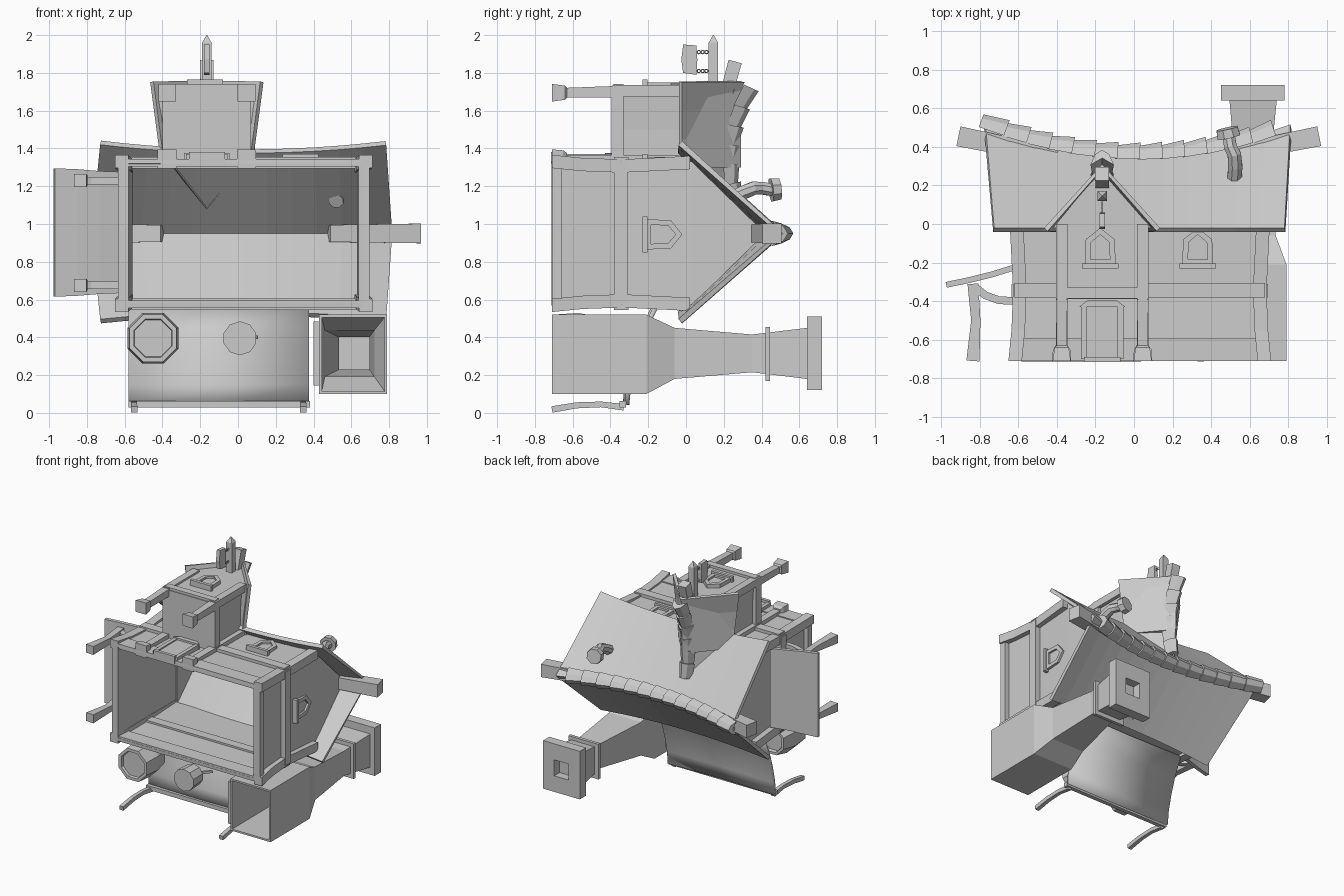
import bpy, bmesh, math
from mathutils import Vector as V

if "Cube" in bpy.data.objects:
    bpy.data.objects.remove(bpy.data.objects["Cube"])


def make(name, verts, faces, solid=0):
    me = bpy.data.meshes.new(name)
    me.from_pydata([tuple(v) for v in verts], [], faces)
    bm = bmesh.new()
    bm.from_mesh(me)
    bmesh.ops.recalc_face_normals(bm, faces=bm.faces)
    bm.to_mesh(me)
    bm.free()
    ob = bpy.data.objects.new(name, me)
    bpy.context.collection.objects.link(ob)
    if solid:
        m = ob.modifiers.new("thickness", "SOLIDIFY")
        m.thickness, m.offset = abs(solid), -1 if solid > 0 else 0
    return ob


def loft(name, rings, start=True, end=True, closed=True, solid=0):
    n, k = len(rings[0]), len(rings)
    faces = [(i*n+j, i*n+(j+1) % n, (i+1)*n+(j+1) % n, (i+1)*n+j)
             for i in range(k-1) for j in range(n if closed else n-1)]
    if start and closed:
        faces.append(tuple(range(n)))
    if end and closed:
        faces.append(tuple(range((k-1)*n, k*n)))
    return make(name, [p for r in rings for p in r], faces, solid)


def rect(y, x0, x1, z0, z1):
    return [(x0, y, z0), (x1, y, z0), (x1, y, z1), (x0, y, z1)]


def box(name, x0, x1, y0, y1, z0, z1):
    return loft(name, [rect(y0, x0, x1, z0, z1), rect(y1, x0, x1, z0, z1)])


def sweep(name, pts, radii, n=4):
    """n-sided tube along points; for n=4 the radius is half the side."""
    pts = [V(p) for p in pts]
    rings = []
    for i, p in enumerate(pts):
        t = (pts[min(i+1, len(pts)-1)] - pts[max(i-1, 0)]).normalized()
        ref = V((0, 0, 1)) if abs(t.z) < .8 else V((0, 1, 0))
        a = t.cross(ref).normalized()
        b = t.cross(a)
        r = radii[i] * (math.sqrt(2) if n == 4 else 1)
        rings.append([p + r*(math.cos(q)*a + math.sin(q)*b)
                      for q in [2*math.pi*(j+.5)/n for j in range(n)]])
    return loft(name, rings)


def tiles(name, f, count, side, w, h):
    """Overlapping ridge caps following the curve f(t), t in 0..1."""
    prof = [(-1, -.8), (-.6, .3), (0, .75), (.6, .3), (1, -.8), (0, -.1)]
    for i in range(count):
        a, b = V(f(i/count)), V(f((i+1.12)/count))
        t = (b-a).normalized()
        up = t.cross(side)
        up = up if up.y > 0 else -up
        s = (.9, 1.1)
        loft(f"{name}_{i}", [[p + side*u*w*k + up*(v*h*k + (k-1)*.06)
                              for u, v in prof] for p, k in zip((a, b), s)])


def window(name, c, u, n):
    c, u, n = V(c), V(u), V(n)
    up = V((0, 1, 0))
    shape = [(-.08, 0), (.08, 0), (.075, .13), (0, .19), (-.075, .13)]
    inner = [(-.05, .025), (.05, .025), (.047, .115), (0, .155), (-.047, .115)]

    def ring(s, d):
        return [c + u*a + up*b + n*d for a, b in s]
    loft(name + "_frame", [ring(shape, -.02), ring(shape, .02),
                           ring(inner, .02), ring(inner, .004)])
    sill = [(-.095, -.02), (.095, -.02), (.095, .005), (-.095, .005)]
    loft(name + "_sill", [ring(sill, -.02), ring(sill, .035)])


def sag(x):
    return ((x - .03) / .79) ** 2


# Main house: open-bottomed walls, gables, timber frame (lying on its back)
loft("house_walls", [rect(-.71, -.60, .66, .56, 1.34), rect(-.34, -.58, .65, .57, 1.33),
                     rect(.03, -.60, .66, .57, 1.33)], False, False, solid=.03)
for nm, x in (("left", -.60), ("right", .63)):
    loft(nm + "_gable", [[(q, .03, 1.33), (q, .42, .95), (q, .03, .57)] for q in (x, x+.03)])
for i, (x, sx) in enumerate(((-.61, -1), (.67, 1))):
    for j, (z, sz) in enumerate(((1.325, 1), (.575, -1))):
        loft(f"corner_post_{i}{j}", [rect(y, x+sx*d-.035, x+sx*d+.035, z+sz*d-.035, z+sz*d+.035)
                                     for y, d in ((-.71, .006), (-.55, -.01), (-.34, -.018), (.02, 0))])
    for y0, y1 in ((-.38, -.31), (-.71, -.66)):
        box("side_beam", x-.025, x+.025, y0, y1, .57, 1.33)
for z in (1.325, .575):
    box("wall_beam", -.62, .68, -.38, -.305, z-.03, z+.03)
    box("plinth", -.61, .67, -.71, -.59, z-.02, z+.02)

# Sagging main roof
N = 12
rows = []
for i in range(N + 1):
    t = i / N
    xr, xe = -.77 + 1.58*t, -.725 + 1.505*t
    s = sag(xr)
    rows.append([(xe, -.02, 1.395 + .045*s), (xr, .37 + .15*s, .95), (xe, -.02, .515 - .04*s)])
loft("main_roof", rows, closed=False, solid=.03)
tiles("ridge_tile", lambda t: (-.79+1.5*t, .375+.155*sag(-.79+1.5*t), .95), 13, V((0, 0, 1)), .06, .05)
for nm, pts in (("left", ((-.91, .455, .95), (-.40, .35, .95))),
                ("right", ((.96, .455, .95), (.48, .36, .95)))):
    sweep(nm + "_ridge_beam", pts, (.052, .045))

# Jettied front bay with gable
loft("bay_walls", [[(-.165+s*w, y, z) for s, y in ((-1, -.39), (1, -.39), (1, 0), (-1, 0))]
                   for z, w in ((1.32, .20), (1.5, .20), (1.72, .215))])
loft("bay_gable", [[(-.42, -.02, z), (.09, -.02, z), (-.165, .29, z)] for z in (1.30, 1.72)])
for x in (-.375, .045):
    box("bay_post", x-.03, x+.03, -.39, 0, 1.675, 1.735)
    box("bay_rear_post", x-.03, x+.03, -.71, 0, 1.32, 1.365)
    box("bay_side_beam", x-.025, x+.025, -.395, -.33, 1.33, 1.73)
    sweep("bay_rear_post_foot", ((x, -.71, 1.345), (x, -.65, 1.345), (x, -.63, 1.345)), (.05, .045, .03))
    sweep("porch_post", ((x, -.71, 1.695), (x, -.64, 1.695), (x, -.63, 1.695), (x, -.39, 1.70)),
          (.047, .037, .026, .03))
box("bay_front_beam", -.39, .06, -.385, -.33, 1.69, 1.74)
prof = zip((1.08, 1.38, 1.6, 1.75), (.25, .215, .24, .31), (1.38, 1.45, 1.6, 1.75), (.25, .26, .28, .30))
loft("bay_roof", [[(-.165-w, -.02, ze), (-.165, yr, zr), (-.165+w, -.02, ze)]
                  for zr, yr, ze, w in prof], closed=False, solid=.025)
tiles("bay_ridge_tile", lambda t: (-.165, .235 + .26*(t-.38)**2, 1.10+.61*t), 6, V((1, 0, 0)), .055, .05)
sweep("bay_ridge_beam", ((-.165, .19, 1.6), (-.165, .26, 1.86)), (.033, .036))

# Hanging sign on a pointed bar
sweep("sign_bar", ((-.165, .145, 1.6), (-.165, .145, 1.96), (-.165, .145, 2.0)), (.025, .025, .002))
loft("sign_board", [[(x, -.015, 1.80), (x, .055, 1.79), (x, .06, 1.87), (x, .055, 1.945),
                     (x, -.015, 1.95), (x, -.025, 1.87)] for x in (-.18, -.15)])
for z in (1.81, 1.91):
    for i in range(3):
        bpy.ops.mesh.primitive_torus_add(major_segments=8, minor_segments=4, major_radius=.009,
                                         minor_radius=.003, location=(-.165, .068 + .02*i, z),
                                         rotation=(0, math.pi/2, 0))
        bpy.context.object.name = "chain_link"

# Door and windows
box("door", -.25, -.08, -.70, -.42, 1.32, 1.36)
for x in (-.26, -.07):
    box("door_jamb", x-.015, x+.015, -.70, -.43, 1.33, 1.37)
loft("door_lintel", [[(-.285, -.43, z), (-.045, -.43, z), (-.09, -.395, z), (-.24, -.395, z)]
                     for z in (1.33, 1.375)])
box("door_step", -.26, -.07, -.715, -.69, 1.32, 1.38)
window("front_window", (.33, -.21, 1.335), (1, 0, 0), (0, 0, 1))
window("bay_window", (-.175, -.21, 1.73), (1, 0, 0), (0, 0, 1))
window("side_window", (.655, -.21, .865+.08), (0, 0, 1), (1, 0, 0))

# Left lean-to
loft("left_canopy", [[(x, y, .955-w), (x, y, .955), (x, y, .955+w)] for x, y, w in
                     ((-.97, -.33, .34), (-.85, -.305, .335), (-.73, -.275, .325), (-.60, -.235, .32))],
     closed=False, solid=.03)
for z in (1.23, .675):
    sweep("left_canopy_post", ((-.835, -.71, z), (-.82, -.5, z), (-.835, -.31, z)), (.034, .024, .028))
    sweep("left_canopy_brace", ((-.82, -.33, z), (-.77, -.37, z), (-.70, -.395, z), (-.60, -.40, z)),
          (.02, .02, .02, .02))

# Rear lean-to, with barrel and chopping block beneath
ob = loft("rear_canopy", [[(-.58, y, z), (-.1, y-.01, z), (.375, y, z)] for y, z in
                          ((-.325, .045), (-.315, .15), (-.285, .28), (-.24, .42), (-.17, .57))],
          closed=False, solid=.025)
bpy.context.view_layer.objects.active = ob
ob.select_set(True)
bpy.ops.object.shade_smooth_by_angle()
ob.select_set(False)
for x in (-.55, .345):
    sweep("rear_post", ((x, -.71, .018), (x, -.58, .04), (x, -.45, .045), (x, -.33, .03)),
          (.017, .016, .015, .017))
sweep("rear_canopy_beam", ((-.58, -.335, .045), (.38, -.335, .045)), (.017, .017))


def circle(c, y, r, n):
    return [(c[0]+r*math.cos(2*math.pi*(i+.5)/n), y, c[1]+r*math.sin(2*math.pi*(i+.5)/n)) for i in range(n)]


loft("barrel", [circle((-.45, .395), y, r, 8) for y, r in
                ((-.69, .105), (-.71, .11), (-.71, .135), (-.57, .145), (-.45, .12), (-.45, .10), (-.48, .095))])
loft("chopping_block", [circle((.01, .395), y, r, 10) for y, r in ((-.71, .09), (-.58, .085))])
sweep("axe_handle", ((.0, -.58, .395), (.1, -.47, .40)), (.009, .009))
box("axe_head", -.015, .03, -.60, -.55, .385, .405)

# Chimney stack: open base, collar and hollow cap
loft("chimney", [rect(-.71, .43, .79, .10, .52), rect(-.21, .43, .79, .10, .52),
                 rect(-.06, .445, .735, .18, .45), rect(.35, .52, .71, .215, .415),
                 rect(.64, .495, .74, .18, .45)], False, True, solid=.02)
box("chimney_collar", .475, .745, .42, .445, .17, .455)
loft("chimney_cap", [rect(.64, .45, .78, .12, .51), rect(.72, .45, .78, .12, .51),
                     rect(.72, .55, .68, .25, .38), rect(.65, .55, .68, .25, .38)])
box("hearth_slab", .40, .435, -.70, -.35, .145, .485)

# Bent stove pipe
sweep("stove_pipe", ((.52, .22, 1.12), (.525, .30, 1.165), (.52, .36, 1.19), (.50, .40, 1.19), (.49, .46, 1.18)),
      (.04, .04, .038, .036, .035), 8)
sweep("stove_pipe_cap", ((.492, .45, 1.18), (.482, .495, 1.185)), (.065, .06), 8)
